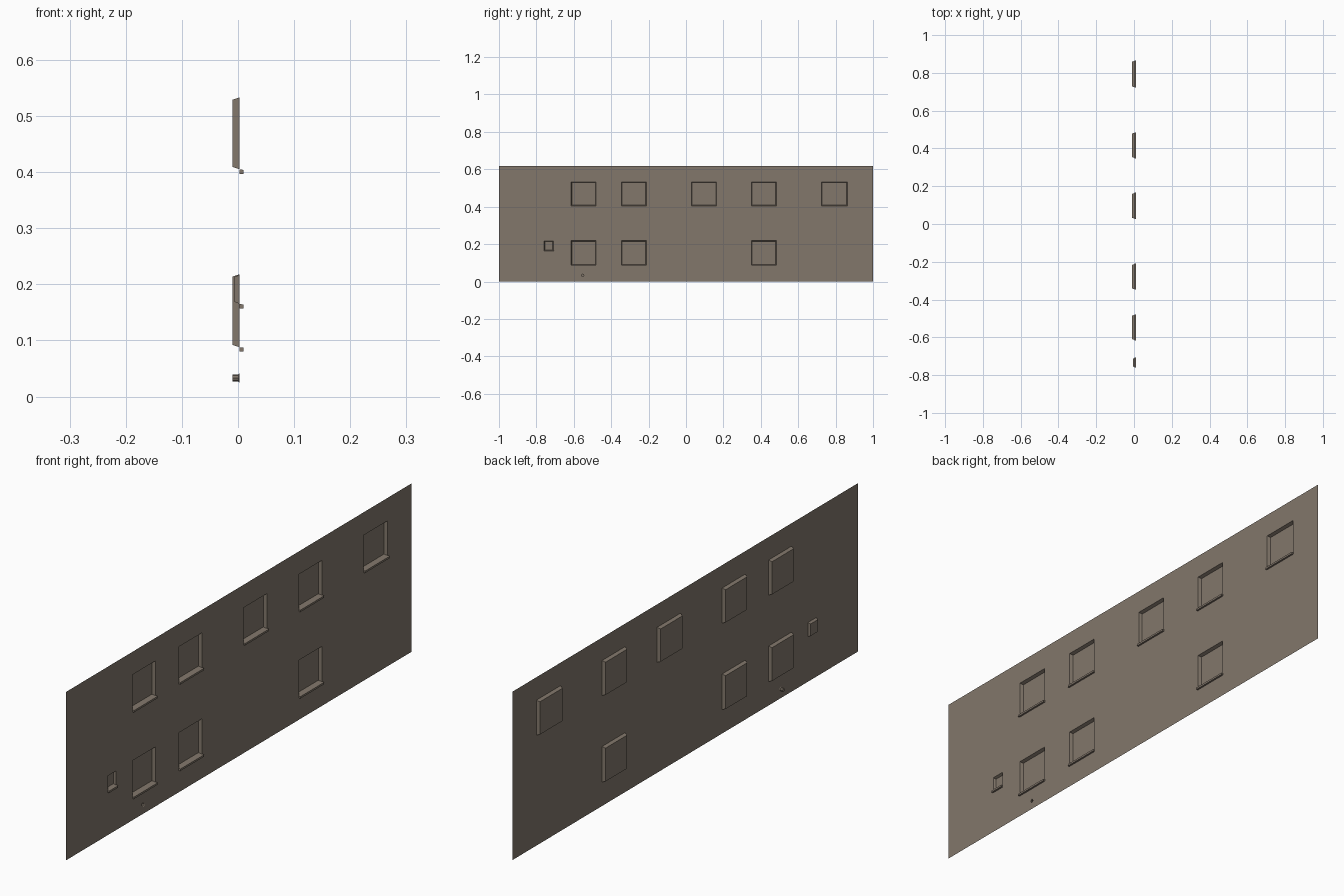
import bpy, bmesh, math

if "Cube" in bpy.data.objects:
    bpy.data.objects.remove(bpy.data.objects["Cube"])

X_WALL, X_BACK, X_SILL = 0.0027, -0.0095, 0.0095
HEIGHT = 0.617
UP, LOW = (0.405, 0.533), (0.088, 0.218)
COLS = [(-0.614, -0.481), (-0.345, -0.212), (0.029, 0.164), (0.350, 0.483), (0.724, 0.863)]
# each window: (y0, y1, z0, z1, back x)
windows = [(*c, *UP, X_BACK) for c in COLS]
windows += [(*COLS[i], *LOW, X_BACK) for i in (0, 1, 3)]
windows.append((-0.758, -0.709, 0.165, 0.217, -0.0065))
PY, PZ, PR = -0.552, 0.033, 0.012   # drain hole centre and half size

mat = bpy.data.materials.new("stone_brown")
mat.diffuse_color = (0.223, 0.184, 0.147, 1)
mat.use_nodes = True
mat.node_tree.nodes["Principled BSDF"].inputs["Base Color"].default_value = mat.diffuse_color


def finish(bm, name):
    bmesh.ops.remove_doubles(bm, verts=bm.verts, dist=1e-6)
    me = bpy.data.meshes.new(name)
    bm.to_mesh(me)
    bm.free()
    me.materials.append(mat)
    ob = bpy.data.objects.new(name, me)
    bpy.context.collection.objects.link(ob)
    return ob


def rect(x, y0, y1, z0, z1):
    return [(x, y0, z0), (x, y1, z0), (x, y1, z1), (x, y0, z1)]


def face(bm, pts):
    return bm.faces.new([bm.verts.new(p) for p in pts])


def bridge(bm, a, b):
    n = len(a)
    for i in range(n):
        j = (i + 1) % n
        face(bm, [a[i], a[j], b[j], b[i]])


# wall sheet with openings
bm = bmesh.new()
holes = [w[:4] for w in windows] + [(PY - PR, PY + PR, PZ - PR, PZ + PR)]
ys = sorted({-1, 1, PY} | {h[k] for h in holes for k in (0, 1)})
zs = sorted({0, HEIGHT, PZ} | {h[k] for h in holes for k in (2, 3)})
for y0, y1 in zip(ys, ys[1:]):
    for z0, z1 in zip(zs, zs[1:]):
        cy, cz = (y0 + y1) / 2, (z0 + z1) / 2
        if not any(a < cy < b and c < cz < d for a, b, c, d in holes):
            face(bm, rect(X_WALL, y0, y1, z0, z1))
finish(bm, "wall")

for y0, y1, z0, z1, xb in windows:
    # recess with splayed reveals
    bm = bmesh.new()
    d = 0.004
    back = rect(xb, y0 + d, y1 - d, z0 + d, z1 - d)
    bridge(bm, rect(X_WALL, y0, y1, z0, z1), back)
    face(bm, back)
    finish(bm, "window_recess")

    # projecting sill
    bm = bmesh.new()
    s0 = rect(X_WALL, y0 - 0.002, y1 + 0.002, z0 - 0.008, z0)
    s1 = rect(X_SILL, y0 - 0.002, y1 + 0.002, z0 - 0.008, z0 - 0.001)
    bridge(bm, s0, s1)
    face(bm, s1)
    bmesh.ops.remove_doubles(bm, verts=bm.verts, dist=1e-6)
    bmesh.ops.recalc_face_normals(bm, faces=bm.faces)
    finish(bm, "window_sill")


# drain hole: flared octagonal tube closed at the back
def ring(x, r):
    return [(x, PY + r * math.cos(i * math.pi / 4), PZ + r * math.sin(i * math.pi / 4))
            for i in range(8)]


square = [(X_WALL, PY + PR * round(math.cos(i * math.pi / 4)),
           PZ + PR * round(math.sin(i * math.pi / 4))) for i in range(8)]
bm = bmesh.new()
loops = [square, ring(X_WALL, 0.009), ring(0.0008, 0.006), ring(X_BACK, 0.006)]
for a, b in zip(loops, loops[1:]):
    bridge(bm, a, b)
face(bm, loops[-1])
finish(bm, "drain_hole")
